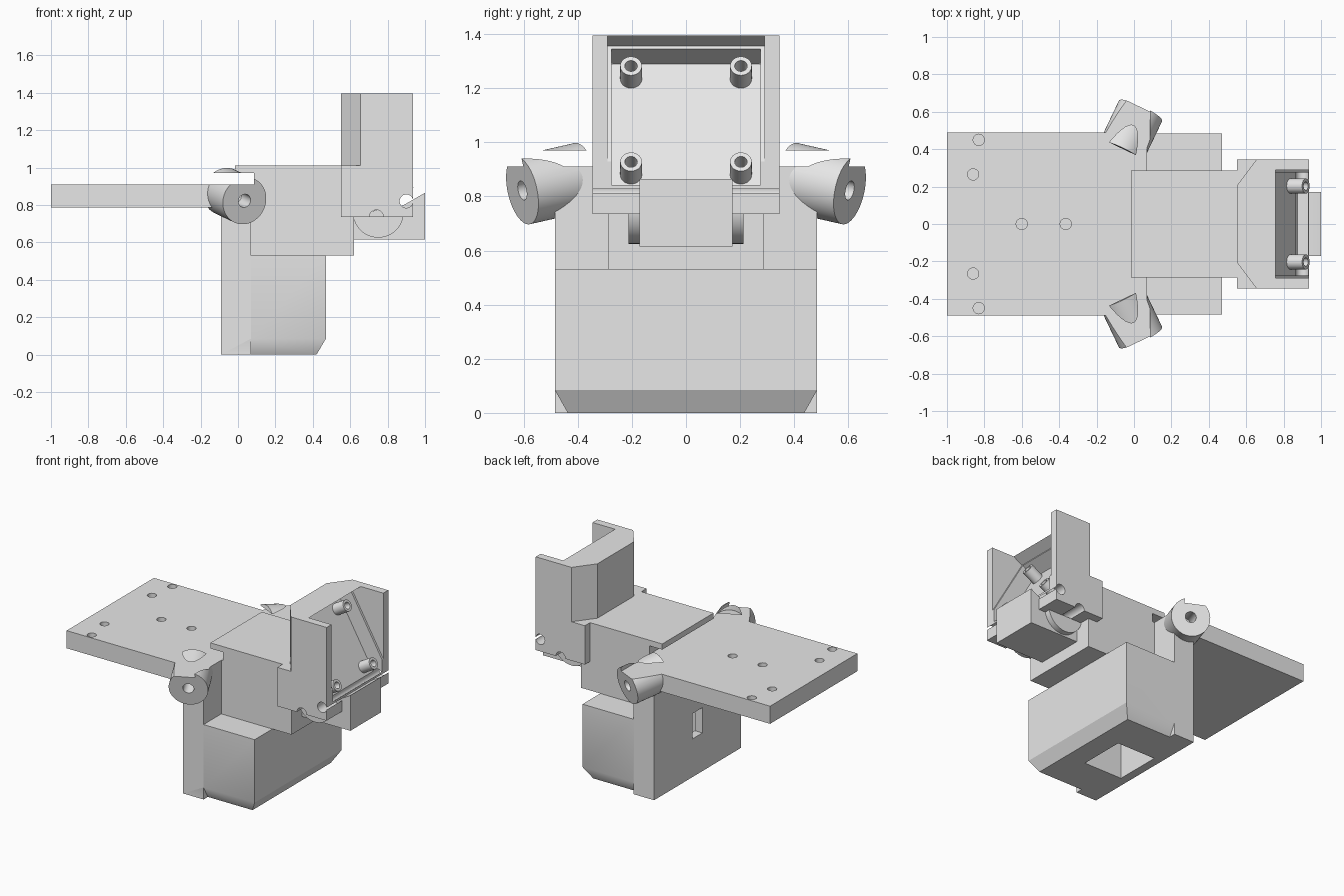
import bpy, bmesh
from math import radians
from mathutils import Vector

if "Cube" in bpy.data.objects:
    bpy.data.objects.remove(bpy.data.objects["Cube"])

grey = bpy.data.materials.new("plain grey")
grey.use_nodes = True
grey.diffuse_color = (0.8, 0.8, 0.8, 1)
grey.node_tree.nodes["Principled BSDF"].inputs["Base Color"].default_value = (0.8, 0.8, 0.8, 1)


def finish(name, bm):
    bmesh.ops.recalc_face_normals(bm, faces=bm.faces)
    mesh = bpy.data.meshes.new(name)
    bm.to_mesh(mesh)
    bm.free()
    mesh.materials.append(grey)
    ob = bpy.data.objects.new(name, mesh)
    bpy.context.collection.objects.link(ob)
    return ob


def prism(name, points, start, end):
    """Extrude a closed outline of 3D points from offset start to offset end."""
    bm = bmesh.new()
    face = bm.faces.new([bm.verts.new(p + start) for p in points])
    new = bmesh.ops.extrude_face_region(bm, geom=[face])["geom"]
    verts = [v for v in new if isinstance(v, bmesh.types.BMVert)]
    bmesh.ops.translate(bm, verts=verts, vec=end - start)
    return finish(name, bm)


def side_prism(name, outline, half):
    """Outline in x and z, extruded evenly across y."""
    return prism(name, [Vector((x, 0, z)) for x, z in outline],
                 Vector((0, -half, 0)), Vector((0, half, 0)))


def box(name, x0, x1, half, z0, z1):
    return side_prism(name, [(x0, z0), (x1, z0), (x1, z1), (x0, z1)], half)


def rod(name, start, end, radius, sides=40):
    bm = bmesh.new()
    axis = end - start
    bmesh.ops.create_cone(bm, cap_ends=True, segments=sides,
                          radius1=radius, radius2=radius, depth=axis.length)
    bm.transform(axis.to_track_quat("Z", "Y").to_matrix().to_4x4())
    bmesh.ops.translate(bm, verts=bm.verts, vec=(start + end) / 2)
    return finish(name, bm)


def combine(ob, others, operation="DIFFERENCE"):
    """Apply booleans and discard the helper objects."""
    for other in others:
        mod = ob.modifiers.new("cut", "BOOLEAN")
        mod.operation, mod.solver, mod.object = operation, "EXACT", other
        bpy.context.view_layer.update()
        graph = bpy.context.evaluated_depsgraph_get()
        mesh = bpy.data.meshes.new_from_object(ob.evaluated_get(graph))
        ob.modifiers.clear()
        ob.data = mesh
        bpy.data.objects.remove(other)
    return ob


def clear_slot():
    return box("slot_cutter", -1.2, 0.085, 1.0, 0.91, 0.97)


# Main housing: rear wall, chamfered front box and narrow upper block
housing = box("housing", -0.09, 0.07, 0.485, 0, 0.91)
bm = bmesh.new()
rings = []
for z, front, half in ((0, 0.42, 0.437), (0.085, 0.47, 0.485), (0.53, 0.47, 0.485)):
    corners = ((0.069, -half), (front, -half), (front, half), (0.069, half))
    rings.append([bm.verts.new((x, y, z)) for x, y in corners])
for low, high in zip(rings, rings[1:]):
    for i in range(4):
        j = (i + 1) % 4
        bm.faces.new((low[i], low[j], high[j], high[i]))
bm.faces.new(rings[0])
bm.faces.new(rings[-1])
lower_front = finish("lower_front", bm)
upper_block = box("upper_block", -0.015, 0.62, 0.287, 0.5301, 1.01)
combine(housing, [lower_front, upper_block], "UNION")
combine(housing, [clear_slot(),
                  box("pocket_cutter", -0.03, 0.27, 0.165, -0.1, 0.45),
                  box("rear_window_cutter", -0.2, 0.0, 0.055, 0.27, 0.449)])

# Mounting plate with blind screw holes
plate = box("mounting_plate", -1.0, -0.05, 0.488, 0.785, 0.91)
holes = [(-0.6, 0), (-0.365, 0)]
for side in (-1, 1):
    holes += [(-0.83, side * 0.45), (-0.86, side * 0.265)]
combine(plate, [rod("hole_cutter", Vector((x, y, 0.83)), Vector((x, y, 1)), 0.03)
                for x, y in holes])

# Angled round lugs on both sides, cut by the sliding slot
for side, label in ((-1, "right"), (1, "left")):
    axis = Vector((0.42, side * 0.88, -0.2)).normalized()
    cap = Vector((0.035, side * 0.605, 0.822))
    lug = rod(label + "_lug", cap - axis * 0.25, cap, 0.128, 64)
    combine(lug, [clear_slot(),
                  rod("bore_cutter", cap - axis * 0.15, cap + axis * 0.1, 0.036)])

# Upright head with rear chamfers
head = box("head", 0.55, 0.935, 0.345, 0.735, 1.395)
for side in (-1, 1):
    wedge = [Vector((x, side * y, 0)) for x, y in
             ((0.55, 0.205), (0.655, 0.345), (0.655, 0.5), (0.4, 0.5), (0.4, 0.205))]
    combine(head, [prism("chamfer_cutter", wedge, Vector((0, 0, 1.01)), Vector((0, 0, 1.6)))])

# Tilted recess in the head, in two steps
down = Vector((0.5, 0, -0.866))
out = Vector((0.866, 0, 0.5))
top = Vector((0.60, 0, 1.29))


def tilted_cutter(name, corner, length, half):
    quad = [corner, corner + down * length,
            corner + down * length + out * 0.7, corner + out * 0.7]
    return prism(name, quad, Vector((0, -half, 0)), Vector((0, half, 0)))


across = Vector((0, 1, 0))
combine(head, [tilted_cutter("recess_cutter", top, 0.555, 0.275),
               tilted_cutter("rim_cutter", top + out * 0.11 - down * 0.012, 0.575, 0.29)])
for x, z, radius in ((0.9, 0.82, 0.036), (0.74, 0.735, 0.038)):
    spot = Vector((x, 0, z))
    combine(head, [rod("side_hole_cutter", spot - across, spot + across, radius)])

# Four hollow standoffs on the tilted face
for row, t in (("upper", 0.064), ("lower", 0.473)):
    for side, label in ((-1, "right"), (1, "left")):
        base = top + down * t + across * side * 0.203
        post = rod(row + "_" + label + "_standoff", base - out * 0.02, base + out * 0.095, 0.04)
        combine(post, [rod("bore_cutter", base + out * 0.01, base + out * 0.2, 0.023)])

# Projecting box under the head, and the rounded hub beside it
side_prism("lower_box", [(0.62, 0.615), (1.0, 0.615), (1.0, 0.865),
                         (0.88, 0.796), (0.62, 0.75)], 0.172)
hub = rod("hinge_hub", Vector((0.75, -0.212, 0.76)), Vector((0.75, 0.212, 0.76)), 0.135, 64)
combine(hub, [box("hub_trim", 0.5, 1.1, 0.5, 0.737, 1.2)])

# Smooth the round faces and keep the edges crisp
for ob in bpy.context.scene.objects:
    ob.select_set(ob.type == "MESH")
bpy.context.view_layer.objects.active = housing
bpy.ops.object.shade_smooth_by_angle(angle=radians(30))
